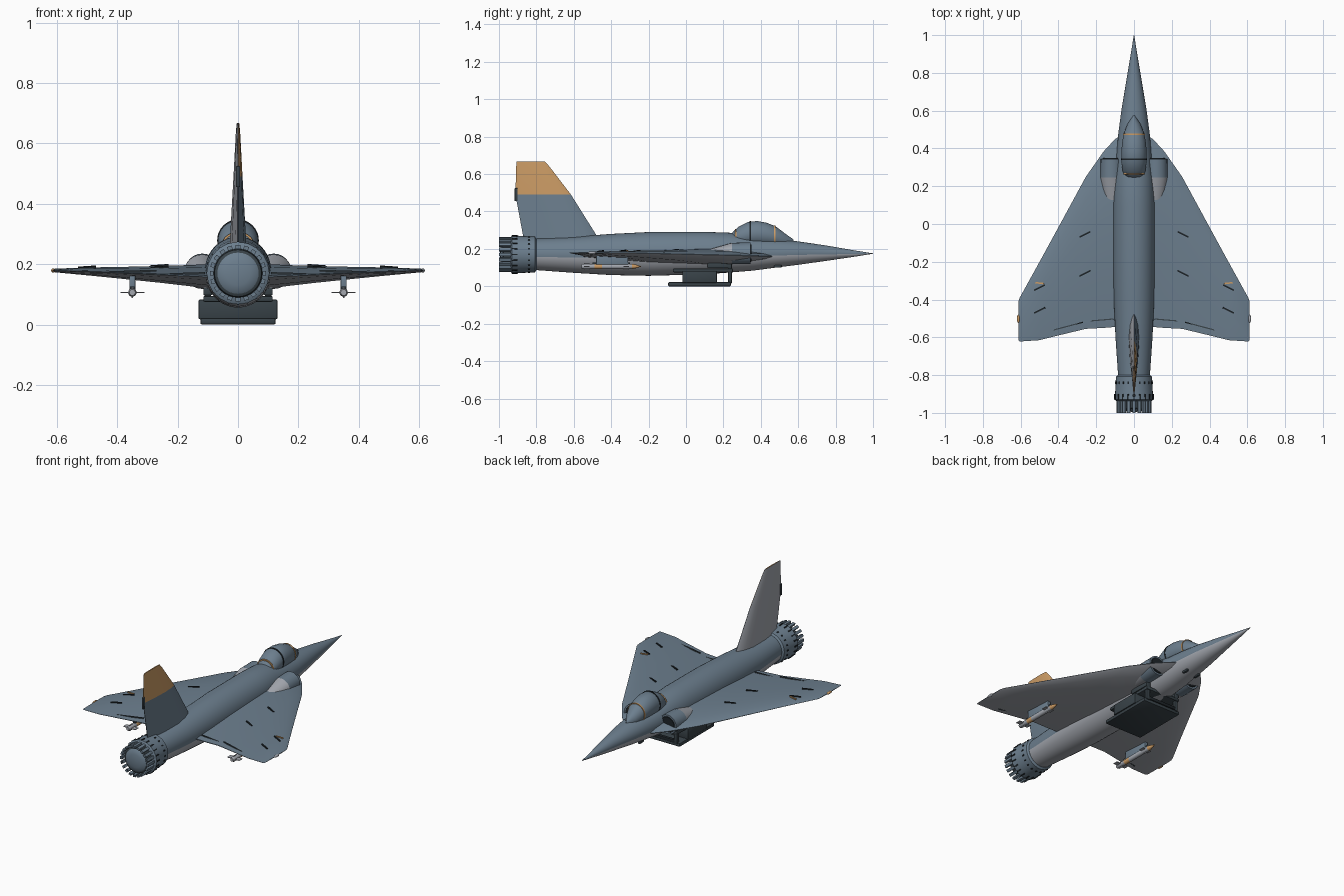
import bpy, bmesh, math
from mathutils import Matrix, Vector

old = bpy.data.objects.get("Cube")
if old:
    bpy.data.objects.remove(old, do_unlink=True)


def material(name, r, g, b):
    m = bpy.data.materials.new(name)
    m.use_nodes = True
    m.diffuse_color = (r, g, b, 1)
    m.node_tree.nodes["Principled BSDF"].inputs["Base Color"].default_value = (r, g, b, 1)
    return m


BLUE = material("blue grey", 0.15, 0.21, 0.27)
PALE = material("pale grey", 0.37, 0.39, 0.43)
ORANGE = material("orange", 0.60, 0.33, 0.13)
DARK = material("dark slate", 0.04, 0.055, 0.065)
BLACK = material("near black", 0.013, 0.018, 0.022)


def finish(name, bm, mats, rule=None, angle=35):
    """Turn a bmesh into an object, painting faces by a rule."""
    bmesh.ops.recalc_face_normals(bm, faces=bm.faces)
    bm.normal_update()
    for f in bm.faces:
        f.smooth = True
        if rule:
            f.material_index = rule(f.normal, f.calc_center_median())
    me = bpy.data.meshes.new(name)
    bm.to_mesh(me)
    bm.free()
    me.set_sharp_from_angle(angle=math.radians(angle))
    for m in mats:
        me.materials.append(m)
    ob = bpy.data.objects.new(name, me)
    bpy.context.collection.objects.link(ob)
    return ob


def loft(name, rings, mats, rule=None, angle=35):
    """Skin a list of equal-sized point rings and cap both ends."""
    bm = bmesh.new()
    vs = [[bm.verts.new(p) for p in ring] for ring in rings]
    n = len(vs[0])
    for a, b in zip(vs, vs[1:]):
        for i in range(n):
            j = (i + 1) % n
            bm.faces.new((a[i], a[j], b[j], b[i]))
    bm.faces.new(vs[0])
    bm.faces.new(vs[-1])
    return finish(name, bm, mats, rule, angle)


def oval(y, w, top, bottom, x=0, n=40):
    c, h = (top + bottom) / 2, (top - bottom) / 2
    return [(x + w * math.cos(2 * math.pi * i / n), y, c + h * math.sin(2 * math.pi * i / n))
            for i in range(n)]


FOIL = [(0, 0.04), (0.04, 0.35), (0.15, 0.75), (0.35, 1), (0.65, 0.75), (0.9, 0.3), (1, 0.06)]


def foil(lead, trail):
    """Chord positions and signed thickness around an aerofoil."""
    pts = [(lead + (trail - lead) * u, t) for u, t in FOIL]
    return pts + [(y, -t) for y, t in reversed(pts)]


def box(name, loc, size, mat, bevel=0, turn=0, tilt=0):
    bm = bmesh.new()
    bmesh.ops.create_cube(bm, size=1)
    bmesh.ops.scale(bm, vec=size, verts=bm.verts)
    if bevel:
        bmesh.ops.bevel(bm, geom=bm.edges[:], offset=bevel, segments=2, affect='EDGES', profile=0.5)
    rot = Matrix.Rotation(turn, 4, 'Z') @ Matrix.Rotation(tilt, 4, 'Y')
    bmesh.ops.transform(bm, matrix=Matrix.Translation(loc) @ rot, verts=bm.verts)
    return finish(name, bm, [mat])


def lathe(name, profile, mats, x=0, z=0.17, n=32, rule=None):
    return loft(name, [oval(y, r, z + r, z - r, x, n) for y, r in profile], mats, rule)


# Fuselage: y, half width, top, bottom
HULL = [(1.0, 0.001, 0.176, 0.174), (0.9, 0.017, 0.192, 0.158), (0.75, 0.042, 0.218, 0.136),
        (0.6, 0.067, 0.24, 0.115), (0.48, 0.083, 0.252, 0.1), (0.36, 0.093, 0.262, 0.084),
        (0.24, 0.104, 0.286, 0.074), (0.1, 0.11, 0.291, 0.064), (-0.2, 0.11, 0.29, 0.056),
        (-0.4, 0.107, 0.28, 0.06), (-0.6, 0.098, 0.265, 0.072), (-0.82, 0.083, 0.254, 0.088)]
loft("fuselage", [oval(*s) for s in HULL], [BLUE, PALE], lambda n, c: int(n.z < -0.12))

# Canopy with frame hoops
CANOPY = [(0.575, 0.004, 0.25), (0.53, 0.034, 0.282), (0.48, 0.054, 0.32), (0.43, 0.063, 0.34),
          (0.38, 0.067, 0.349), (0.33, 0.067, 0.343), (0.28, 0.06, 0.318), (0.25, 0.045, 0.29),
          (0.235, 0.02, 0.265)]
loft("canopy", [oval(y, w, t, 0.21) for y, w, t in CANOPY], [BLUE], angle=50)
for y, w, t, m in ((0.475, 0.057, 0.325, ORANGE), (0.343, 0.069, 0.348, BLACK),
                   (0.265, 0.055, 0.307, ORANGE)):
    loft("canopy_frame", [oval(y - 0.004, w, t, 0.21), oval(y + 0.004, w, t, 0.21)], [m])

# Tail fin, with a painted tip on one side
FIN = [(0.22, -0.45, -0.865, 0.03), (0.275, -0.48, -0.872, 0.027),
       (0.49, -0.615, -0.912, 0.015), (0.64, -0.73, -0.908, 0.007), (0.668, -0.755, -0.905, 0.004)]
loft("tail_fin", [[(t * h, y, z) for y, t in foil(a, b)] for z, a, b, h in FIN],
     [BLUE, ORANGE, PALE],
     lambda n, c: 2 if n.x < -0.1 else int(c.z > 0.49))
box("fin_rear_light", (0, -0.908, 0.49), (0.014, 0.016, 0.07), DARK, 0.003)

# Wing stations: x, leading y, trailing y, middle z, half thickness
WING = [(0.05, 0.48, -0.54, 0.16, 0.042), (0.1, 0.45, -0.545, 0.16, 0.04),
        (0.16, 0.385, -0.55, 0.162, 0.035), (0.255, 0.25, -0.555, 0.166, 0.028),
        (0.38, 0.02, -0.585, 0.171, 0.02), (0.5, -0.2, -0.615, 0.176, 0.013),
        (0.605, -0.39, -0.622, 0.179, 0.006), (0.612, -0.41, -0.615, 0.179, 0.002)]


def wing_top(x, y):
    """Height of the upper wing skin."""
    for a, b in zip(WING, WING[1:]):
        if a[0] <= x <= b[0]:
            k = (x - a[0]) / (b[0] - a[0])
            s = [p + (q - p) * k for p, q in zip(a, b)]
            u = (s[1] - y) / (s[1] - s[2])
            for (u0, t0), (u1, t1) in zip(FOIL, FOIL[1:]):
                if u0 <= u <= u1:
                    return s[3] + s[4] * (t0 + (t1 - t0) * (u - u0) / (u1 - u0))
    return 0.18


for s, side in ((1, "left"), (-1, "right")):
    loft(side + "_wing", [[(s * x, y, z + t * h) for y, t in foil(a, b)] for x, a, b, z, h in WING],
         [BLUE, PALE], lambda n, c: int(n.z < -0.05))

    # Air intake and its pale rear fairing
    front, mid, back = (oval(0.345, 0.058, 0.235, 0.12, s * 0.118, 24),
                        oval(0.245, 0.06, 0.232, 0.118, s * 0.118, 24),
                        oval(0.105, 0.05, 0.192, 0.13, s * 0.106, 24))
    loft(side + "_intake", [front, mid], [BLUE])
    loft(side + "_intake_fairing", [mid, back], [PALE])
    loft(side + "_intake_mouth", [oval(0.345, 0.048, 0.225, 0.13, s * 0.118, 24),
                                  oval(0.349, 0.046, 0.223, 0.132, s * 0.118, 24)], [BLACK])

    # Dashes on the wing skin
    for x, y, m in ((0.26, -0.055, BLACK), (0.26, -0.262, BLACK), (0.5, -0.337, BLACK),
                    (0.5, -0.457, BLACK), (0.5, -0.313, ORANGE)):
        turn = 0.12 if m is ORANGE else -0.47
        box(side + "_wing_mark", (s * x, y, wing_top(x, y) + 0.001),
            (0.045 if m is ORANGE else 0.064, 0.008, 0.008), m, 0, s * turn, s * 0.06)

    # Flap hinge lines
    for x0, y0, x1, y1 in ((0.11, -0.503, 0.25, -0.515), (0.27, -0.52, 0.49, -0.578)):
        mx, my = (x0 + x1) / 2, (y0 + y1) / 2
        box(side + "_flap_hinge", (s * mx, my, wing_top(mx, my)),
            (math.hypot(x1 - x0, y1 - y0), 0.006, 0.006), DARK, 0,
            s * math.atan2(y1 - y0, x1 - x0), s * 0.03)

    # Wing tip light
    lathe(side + "_tip_light", [(-0.525, 0.002), (-0.515, 0.007), (-0.49, 0.007), (-0.48, 0.002)],
          [PALE if s > 0 else ORANGE], s * 0.612, 0.179, 12)

    # Missile on its pylon
    x = s * 0.35
    box(side + "_pylon", (x, -0.395, 0.14), (0.02, 0.17, 0.055), BLUE, 0.003)
    box(side + "_launch_rail", (x, -0.4, 0.119), (0.014, 0.2, 0.014), DARK)
    lathe(side + "_missile", [(-0.56, 0.01), (-0.55, 0.014), (-0.49, 0.014), (-0.45, 0.014),
                              (-0.29, 0.014), (-0.265, 0.009), (-0.24, 0.001)],
          [PALE, ORANGE], x, 0.106, 16,
          lambda n, c: int(c.y > -0.29 or -0.49 < c.y < -0.45))
    for y, w in ((-0.53, 0.08), (-0.32, 0.06)):
        box(side + "_missile_fins", (x, y, 0.106), (w, 0.03, 0.004), PALE)
        box(side + "_missile_upright_fins", (x, y, 0.106), (0.004, 0.03, 0.036), PALE)

    # Underside fittings
    box(side + "_nose_vent", (s * 0.04, 0.49, 0.107), (0.014, 0.04, 0.014), DARK, 0.003)
    box(side + "_stand_bracket", (s * 0.1, 0.18, 0.112), (0.03, 0.13, 0.03), DARK, 0.004)
    box(side + "_stand_post", (s * 0.1, 0.235, 0.06), (0.022, 0.02, 0.09), DARK, 0.004)

# Engine nozzle: shell, bolts, petals and end dome
lathe("nozzle_shell", [(-0.8, 0.085), (-0.808, 0.096), (-0.87, 0.098), (-0.93, 0.103),
                       (-0.936, 0.094), (-0.94, 0.07)], [BLUE])
lathe("nozzle_core", [(-0.92, 0.082), (-0.975, 0.078), (-0.98, 0.07)], [DARK])
lathe("nozzle_dome", [(-0.978, 0.071), (-0.986, 0.06), (-0.991, 0.04), (-0.994, 0.015)], [BLUE])
COUNT = 20
for i in range(COUNT):
    a = 2 * math.pi * i / COUNT
    d = Vector((math.cos(a), 0, math.sin(a)))
    for part, y, r, size, m in (("nozzle_petal", -0.965, 0.087, (0.013, 0.07, 0.016), BLUE),
                                ("nozzle_petal_tip", -0.993, 0.085, (0.009, 0.014, 0.011), BLACK),
                                ("nozzle_bolt", -0.84, 0.097, (0.006, 0.012, 0.008), BLACK),
                                ("nozzle_slot", -0.915, 0.102, (0.006, 0.03, 0.007), BLACK)):
        box(part, d * r + Vector((0, y, 0.17)), size, m, 0, 0, -a)

# Boxy stand under the belly
box("stand_base", (0, 0.072, 0.011), (0.25, 0.335, 0.022), DARK, 0.006)
box("stand_block", (0, 0.073, 0.05), (0.262, 0.185, 0.065), DARK, 0.005)
box("stand_top_plate", (0, 0.09, 0.085), (0.23, 0.32, 0.02), DARK, 0.005)
box("stand_cross_bar", (0, 0.235, 0.028), (0.2, 0.02, 0.02), BLACK, 0.004)
